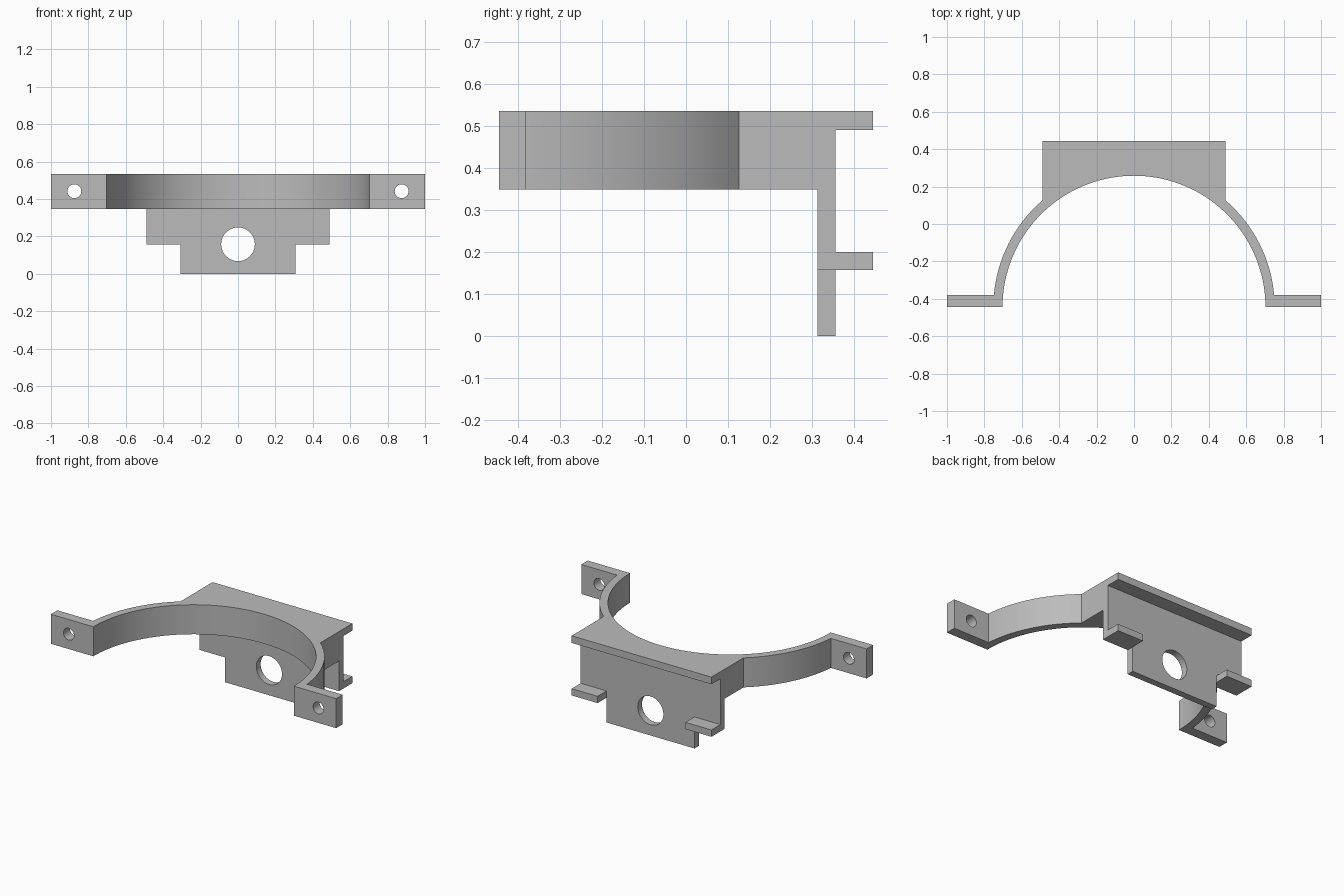
import bpy, bmesh, math
from mathutils import Matrix, Vector

cube = bpy.data.objects.get("Cube")
if cube:
    bpy.data.objects.remove(cube, do_unlink=True)

grey = bpy.data.materials.new("plain_grey")
grey.use_nodes = True
grey.diffuse_color = (0.5, 0.5, 0.5, 1)
grey.node_tree.nodes["Principled BSDF"].inputs["Base Color"].default_value = (0.5, 0.5, 0.5, 1)

# Main dimensions
FRONT, BACK = -0.445, 0.445
BAND_LOW, TOP = 0.348, 0.535
R_IN, R_OUT = 0.703, 0.752
PLATE_FRONT, PLATE_BACK = 0.312, 0.355
HALF_W, FOOT_W = 0.49, 0.308
SHOULDER = 0.157
EAR_BACK = -0.38


def prism(name, points, offset):
    """Extrude a closed 3D outline along an offset vector."""
    bm = bmesh.new()
    face = bm.faces.new([bm.verts.new(p) for p in points])
    new = bmesh.ops.extrude_face_region(bm, geom=[face])["geom"]
    bmesh.ops.translate(bm, vec=Vector(offset),
                        verts=[v for v in new if isinstance(v, bmesh.types.BMVert)])
    bmesh.ops.recalc_face_normals(bm, faces=bm.faces)
    mesh = bpy.data.meshes.new(name)
    bm.to_mesh(mesh)
    bm.free()
    mesh.materials.append(grey)
    obj = bpy.data.objects.new(name, mesh)
    bpy.context.collection.objects.link(obj)
    return obj


def box(name, x0, x1, y0, y1, z0, z1):
    return prism(name, [(x0, y0, z0), (x1, y0, z0), (x1, y1, z0), (x0, y1, z0)],
                 (0, 0, z1 - z0))


def drill(obj, x, y, z, radius):
    """Cut a round hole through the part from front to back."""
    ring = [(x + radius * math.cos(a), y - 0.1, z + radius * math.sin(a))
            for a in (math.tau * i / 48 for i in range(48))]
    cutter = prism("hole_cutter", ring, (0, 0.2, 0))
    cutter.hide_render = True
    mod = obj.modifiers.new("hole", 'BOOLEAN')
    mod.operation, mod.solver, mod.object = 'DIFFERENCE', 'EXACT', cutter
    bpy.context.view_layer.objects.active = obj
    bpy.ops.object.modifier_apply(modifier=mod.name)
    bpy.data.objects.remove(cutter, do_unlink=True)


def arc(radius, start, end, steps):
    return [(radius * math.cos(start + (end - start) * i / steps),
             FRONT + radius * math.sin(start + (end - start) * i / steps))
            for i in range(steps + 1)]


# Half-round band with bolt ears and the solid block behind it
inner = arc(R_IN, math.pi, 0, 72)
outer = arc(R_OUT, math.asin((EAR_BACK - FRONT) / R_OUT), math.acos(HALF_W / R_OUT), 24)
right_edge = [(1, FRONT), (1, EAR_BACK)] + outer + [(HALF_W, PLATE_BACK)]
left_edge = [(-x, y) for x, y in reversed(right_edge)]
band = prism("clamp_band", [(x, y, BAND_LOW) for x, y in inner + right_edge + left_edge],
             (0, 0, TOP - BAND_LOW))
for side in (-1, 1):
    drill(band, side * 0.875, (FRONT + EAR_BACK) / 2, 0.442, 0.037)

# Stepped plate hanging below the block
half = [(FOOT_W, 0), (FOOT_W, SHOULDER), (HALF_W, SHOULDER), (HALF_W, BAND_LOW)]
outline = half + [(-x, z) for x, z in reversed(half)]
plate = prism("back_plate", [(x, PLATE_FRONT, z) for x, z in outline],
              (0, PLATE_BACK - PLATE_FRONT, 0))
drill(plate, 0, PLATE_BACK, 0.158, 0.09)

# Rear lip and the two small support tabs
lip = box("rear_lip", -HALF_W, HALF_W, PLATE_BACK, BACK, 0.49, TOP)
tabs = [box(name, min(a, b), max(a, b), PLATE_BACK, BACK, SHOULDER, 0.2)
        for name, a, b in (("left_tab", FOOT_W, HALF_W), ("right_tab", -FOOT_W, -HALF_W))]

# Smooth the curved walls and keep the corners crisp
bpy.ops.object.select_all(action='DESELECT')
for obj in [band, plate, lip] + tabs:
    obj.select_set(True)
bpy.context.view_layer.objects.active = band
bpy.ops.object.shade_smooth_by_angle(angle=math.radians(20))
